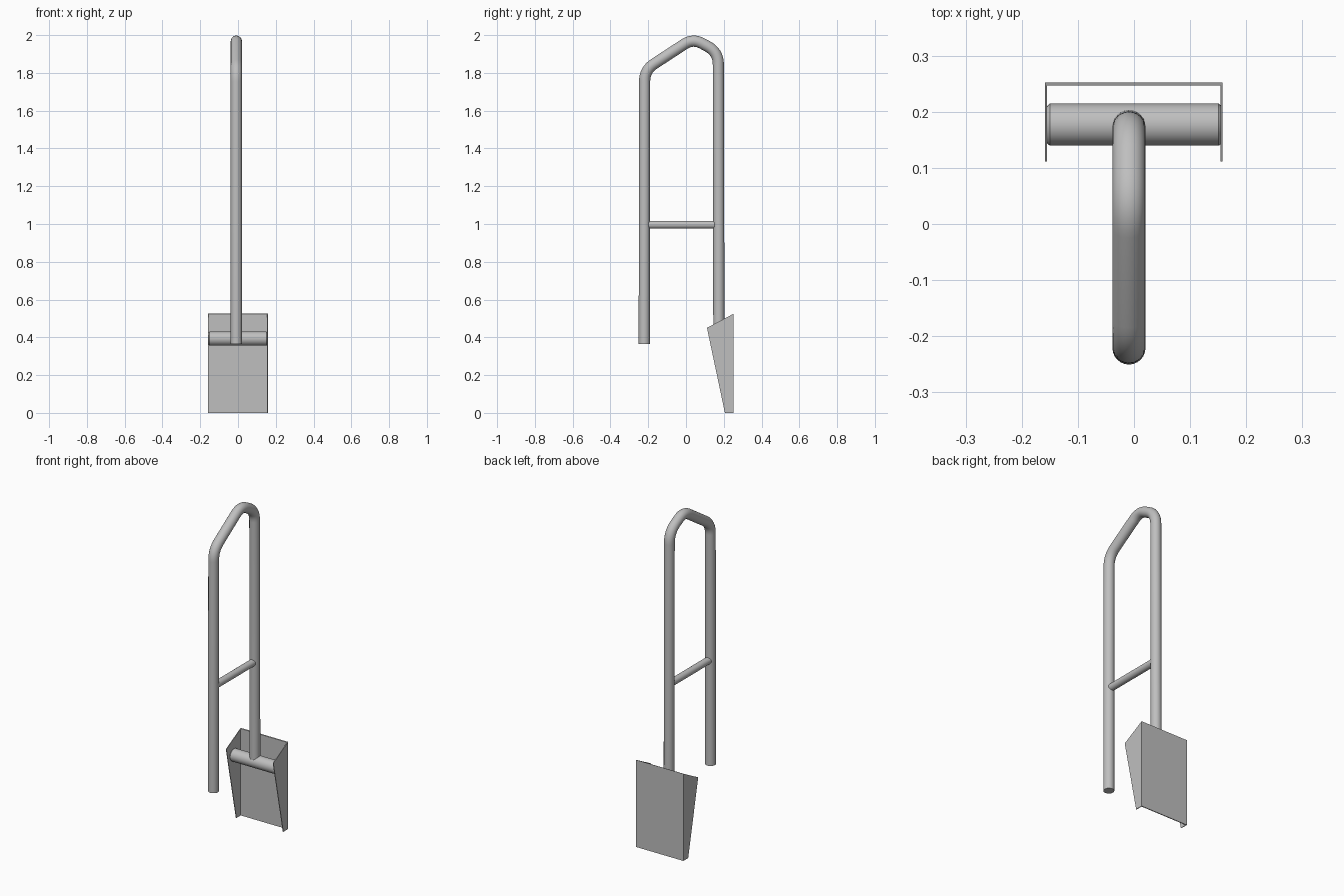
import bpy, bmesh, math
from mathutils import Vector

if "Cube" in bpy.data.objects:
    bpy.data.objects.remove(bpy.data.objects["Cube"])

steel = bpy.data.materials.new("grey steel")
steel.diffuse_color = (0.52, 0.52, 0.52, 1)
steel.use_nodes = True
steel.node_tree.nodes["Principled BSDF"].inputs["Base Color"].default_value = steel.diffuse_color
TX = -0.009   # x of the handle plane


def finish(name, bm, smooth=False):
    bmesh.ops.recalc_face_normals(bm, faces=bm.faces)
    me = bpy.data.meshes.new(name)
    bm.to_mesh(me)
    bm.free()
    me.materials.append(steel)
    ob = bpy.data.objects.new(name, me)
    bpy.context.collection.objects.link(ob)
    if smooth:
        bpy.ops.object.select_all(action='DESELECT')
        ob.select_set(True)
        bpy.context.view_layer.objects.active = ob
        bpy.ops.object.shade_smooth_by_angle(angle=math.radians(40))
    return ob


def tube(name, path, radii, side, sides=24):
    """Sweep a circle along a planar path; side is the normal of its plane."""
    bm = bmesh.new()
    rings = []
    for i, p in enumerate(path):
        a, b = path[max(i - 1, 0)], path[min(i + 1, len(path) - 1)]
        across = (b - a).normalized().cross(side)
        rings.append([bm.verts.new(p + radii[i] * (math.cos(t) * side + math.sin(t) * across))
                      for t in (2 * math.pi * k / sides for k in range(sides))])
    for r, s in zip(rings, rings[1:]):
        for k in range(sides):
            j = (k + 1) % sides
            bm.faces.new((r[k], r[j], s[j], s[k]))
    bm.faces.new(rings[0])
    bm.faces.new(rings[-1])
    return finish(name, bm, True)


def rounded(corners, reach, steps=8):
    """Replace inner corners of a yz path by smooth bends."""
    pts = [Vector((TX, *c)) for c in corners]
    out = [pts[0]]
    for i in range(1, len(pts) - 1):
        c, d = pts[i], reach[i - 1]
        a = c + (pts[i - 1] - c).normalized() * d
        b = c + (pts[i + 1] - c).normalized() * d
        for k in range(steps + 1):
            t = k / steps
            out.append(a * (1 - t) ** 2 + c * 2 * t * (1 - t) + b * t * t)
    return out + [pts[-1]]


def plate(name, profile, x0, x1):
    """Extrude a yz outline from x0 to x1."""
    bm = bmesh.new()
    f = bm.faces.new([bm.verts.new((x0, y, z)) for y, z in profile])
    ext = bmesh.ops.extrude_face_region(bm, geom=[f])
    bmesh.ops.translate(bm, vec=(x1 - x0, 0, 0),
                        verts=[v for v in ext["geom"] if isinstance(v, bmesh.types.BMVert)])
    return finish(name, bm)


X, Z = Vector((1, 0, 0)), Vector((0, 0, 1))

# Bent handle: front leg, sloping top, back leg
path = rounded([(-0.221, 0.365), (-0.219, 1.815), (0.037, 1.982), (0.171, 1.91), (0.174, 0.40)],
               [0.06, 0.055, 0.065])
tube("handle_frame", path, [0.0295] * len(path), X)

# Brace between the legs
tube("brace", [Vector((TX, -0.22, 0.996)), Vector((TX, 0.17, 0.996))], [0.021] * 2, X)

# Cross roller with softened ends
tube("scoop_crossbar", [Vector((x, 0.177, 0.393)) for x in (-0.155, -0.150, 0.151, 0.156)],
     [0.033, 0.0375, 0.0375, 0.033], Z)

# Scoop: back plate and two tapered cheeks
plate("scoop_back", [(0.247, 0), (0.252, 0), (0.252, 0.525), (0.247, 0.523)], -0.158, 0.157)
cheek = [(0.206, 0), (0.252, 0), (0.252, 0.525), (0.111, 0.45)]
plate("scoop_cheek_left", cheek, -0.159, -0.155)
plate("scoop_cheek_right", cheek, 0.154, 0.158)
